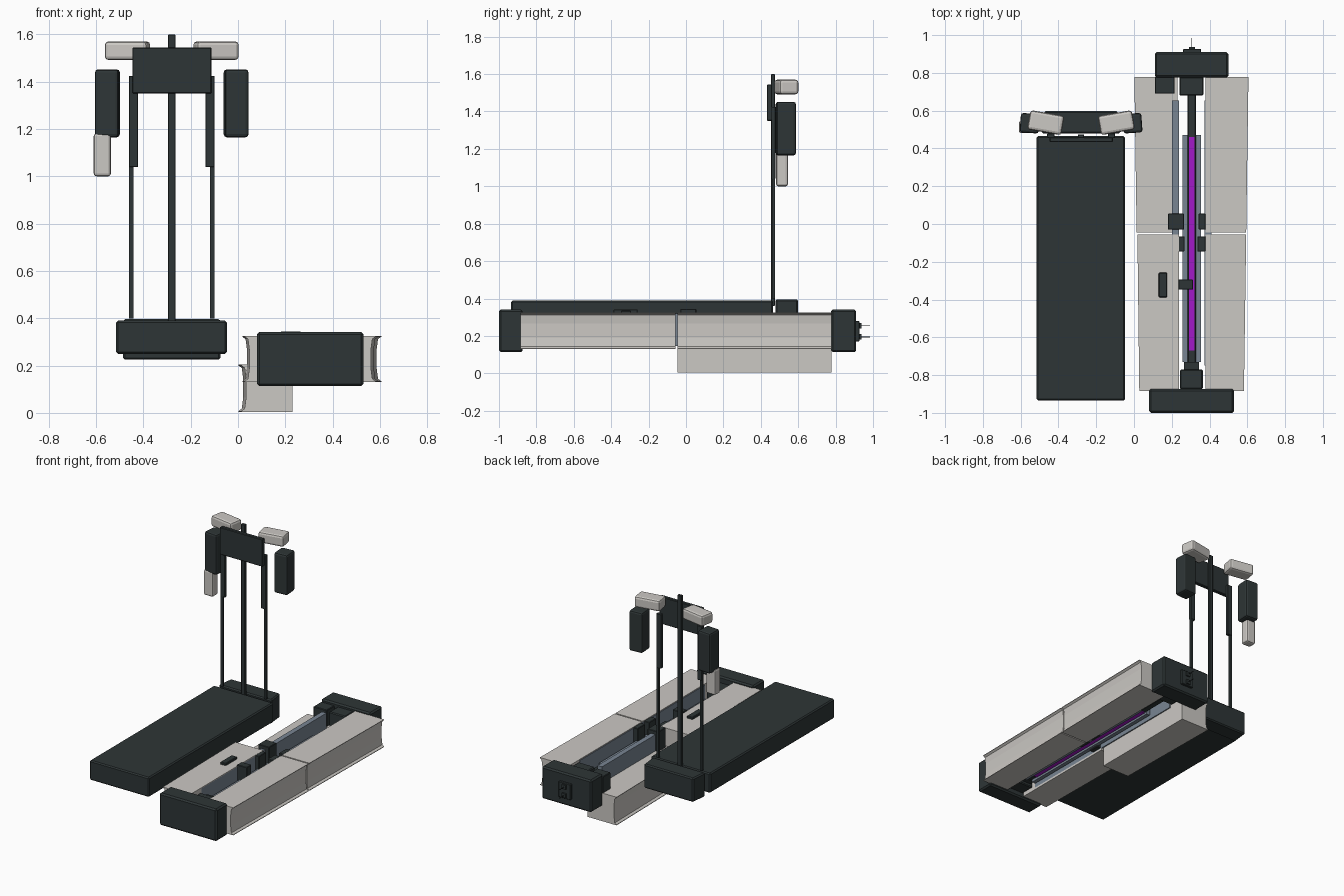
import bpy, bmesh, math

if "Cube" in bpy.data.objects:
    bpy.data.objects.remove(bpy.data.objects["Cube"])


def material(name, rgb):
    m = bpy.data.materials.new(name)
    m.diffuse_color = (*rgb, 1)
    m.use_nodes = True
    m.node_tree.nodes["Principled BSDF"].inputs["Base Color"].default_value = m.diffuse_color
    return m


DARK = material("charcoal", (0.027, 0.036, 0.037))
PALE = material("warm_grey", (0.60, 0.58, 0.55))
SLATE = material("slate_blue", (0.19, 0.235, 0.29))
PURPLE = material("purple", (0.36, 0.01, 0.58))


def add(name, bm, mat, loc=(0, 0, 0), turn=0):
    bmesh.ops.recalc_face_normals(bm, faces=bm.faces)
    me = bpy.data.meshes.new(name)
    bm.to_mesh(me)
    bm.free()
    me.materials.append(mat)
    ob = bpy.data.objects.new(name, me)
    ob.location = loc
    ob.rotation_euler.z = math.radians(turn)
    bpy.context.collection.objects.link(ob)
    return ob


def box(name, mat, x, y, z, bevel=0.0, turn=0, segments=1):
    """Box from (min, max) ranges, optionally bevelled and turned about z."""
    bm = bmesh.new()
    bmesh.ops.create_cube(bm, size=1)
    bmesh.ops.scale(bm, vec=(x[1] - x[0], y[1] - y[0], z[1] - z[0]), verts=bm.verts)
    if bevel:
        bmesh.ops.bevel(bm, geom=bm.edges[:], offset=bevel, segments=segments,
                        profile=0.5, affect='EDGES')
    return add(name, bm, mat, [sum(r) / 2 for r in (x, y, z)], turn)


def cover(name, inner, outer_front, outer_back, y, z):
    """Long tapering cover with lipped, slightly hollow outer side."""
    bm = bmesh.new()
    h = z[1] - z[0]
    rings = []
    for yy, outer in ((y[0], outer_front), (y[1], outer_back)):
        s = 1 if outer > inner else -1
        prof = [(inner, z[0]), (outer, z[0]), (outer, z[0] + 0.004)]
        prof += [(outer - s * d, z[0] + h * t) for d, t in
                 ((0.014, 0.07), (0.02, 0.3), (0.02, 0.7), (0.014, 0.93))]
        prof += [(outer, z[1] - 0.004), (outer, z[1]), (inner, z[1])]
        rings.append([bm.verts.new((px, yy, pz)) for px, pz in prof])
    n = len(rings[0])
    for i in range(n):
        j = (i + 1) % n
        bm.faces.new((rings[0][i], rings[0][j], rings[1][j], rings[1][i]))
    for r in rings:
        bm.faces.new(r)
    return add(name, bm, PALE)


# Walking deck and motor base
box("deck", DARK, (-0.515, -0.047), (-0.935, 0.465), (0.25, 0.39), 0.008)
base = box("motor_base", DARK, (-0.475, -0.085), (0.478, 0.598), (0.225, 0.396), 0.008)
for v in base.data.vertices:
    if v.co.y < 0:
        v.co.x *= 1.06

# Upright frame
MID = -0.28
box("centre_mast", DARK, (MID - 0.016, MID + 0.016), (0.455, 0.475), (0.36, 1.6), 0.003)
for s, side in ((-1, "left"), (1, "right")):
    def span(a, b):
        return tuple(sorted((MID + s * a, MID + s * b)))
    box(side + "_upright", DARK, span(0.162, 0.18), (0.46, 0.476), (0.4, 1.42))
    box(side + "_upright_sleeve", DARK, span(0.142, 0.18), (0.456, 0.478), (1.04, 1.425), 0.002)
    box(side + "_arm_block", DARK, span(0.222, 0.322), (0.482, 0.585), (1.165, 1.452),
        0.013, s * 4, 2)
    box(side + "_top_pad", PALE, span(0.096, 0.278), (0.485, 0.588), (1.492, 1.57),
        0.015, s * 10, 2)
box("lower_grip", PALE, (-0.61, -0.537), (0.482, 0.545), (1.0, 1.182), 0.012, 0, 2)
box("display_panel", DARK, (-0.447, -0.112), (0.433, 0.46), (1.35, 1.545), 0.004)

# Side covers of the open machine, the rear left one dropped
TOP, LOW = (0.13, 0.326), (0.004, 0.204)
cover("front_left_cover", 0.238, 0.028, 0.018, (-0.885, -0.055), TOP)
cover("rear_left_cover", 0.23, 0.014, 0.002, (-0.046, 0.778), LOW)
cover("front_right_cover", 0.378, 0.582, 0.594, (-0.885, -0.055), TOP)
cover("rear_right_cover", 0.378, 0.594, 0.606, (-0.046, 0.778), TOP)

# End caps with sockets
box("front_cap", DARK, (0.08, 0.53), (-1.0, -0.873), (0.113, 0.342), 0.01)
box("rear_cap", DARK, (0.11, 0.5), (0.775, 0.91), (0.113, 0.342), 0.01)
box("front_socket", DARK, (0.244, 0.364), (-0.875, -0.77), (0.15, 0.3), 0.006)
box("front_socket_neck", DARK, (0.265, 0.345), (-0.83, -0.73), (0.17, 0.28))
box("rear_socket", DARK, (0.24, 0.368), (0.68, 0.78), (0.15, 0.32), 0.006)
box("rear_side_block", DARK, (0.11, 0.215), (0.69, 0.78), (0.2, 0.32), 0.004)
box("plug_plate", DARK, (0.26, 0.355), (0.905, 0.927), (0.17, 0.28), 0.003)
for i, z in enumerate((0.195, 0.255)):
    box(f"plug_boss_{i}", DARK, (0.292, 0.322), (0.925, 0.938), (z - 0.015, z + 0.015))
    box(f"plug_pin_{i}", DARK, (0.304, 0.308), (0.935, 0.985), (z - 0.002, z + 0.002))

# Inner rails, spine and light strip
AX = 0.306
for s, side in ((-1, "left"), (1, "right")):
    for part, a, b, y, z in (("outer_rail", 0.068, 0.104, (-0.75, 0.655), (0.145, 0.32)),
                             ("inner_rail", 0.022, 0.05, (-0.73, 0.47), (0.16, 0.235))):
        box(f"{side}_{part}", SLATE, sorted((AX + s * a, AX + s * b)), y, z)
box("spine", DARK, (AX - 0.022, AX + 0.022), (-0.79, 0.69), (0.175, 0.245), 0.004)
box("light_strip", PURPLE, (AX - 0.014, AX + 0.014), (-0.67, 0.46), (0.168, 0.252))

# Brackets and handle
for i, (x, y, z) in enumerate((
        ((0.18, 0.265), (-0.03, 0.055), (0.2, 0.345)),
        ((0.342, 0.378), (-0.03, 0.055), (0.15, 0.325)),
        ((0.235, 0.267), (-0.145, -0.065), (0.15, 0.325)),
        ((0.335, 0.378), (-0.145, -0.065), (0.15, 0.325)),
        ((0.235, 0.312), (-0.348, -0.294), (0.2, 0.335)))):
    box(f"bracket_{i}", DARK, x, y, z, 0.003)
box("cover_handle", DARK, (0.13, 0.175), (-0.388, -0.258), (0.322, 0.342), 0.004)
